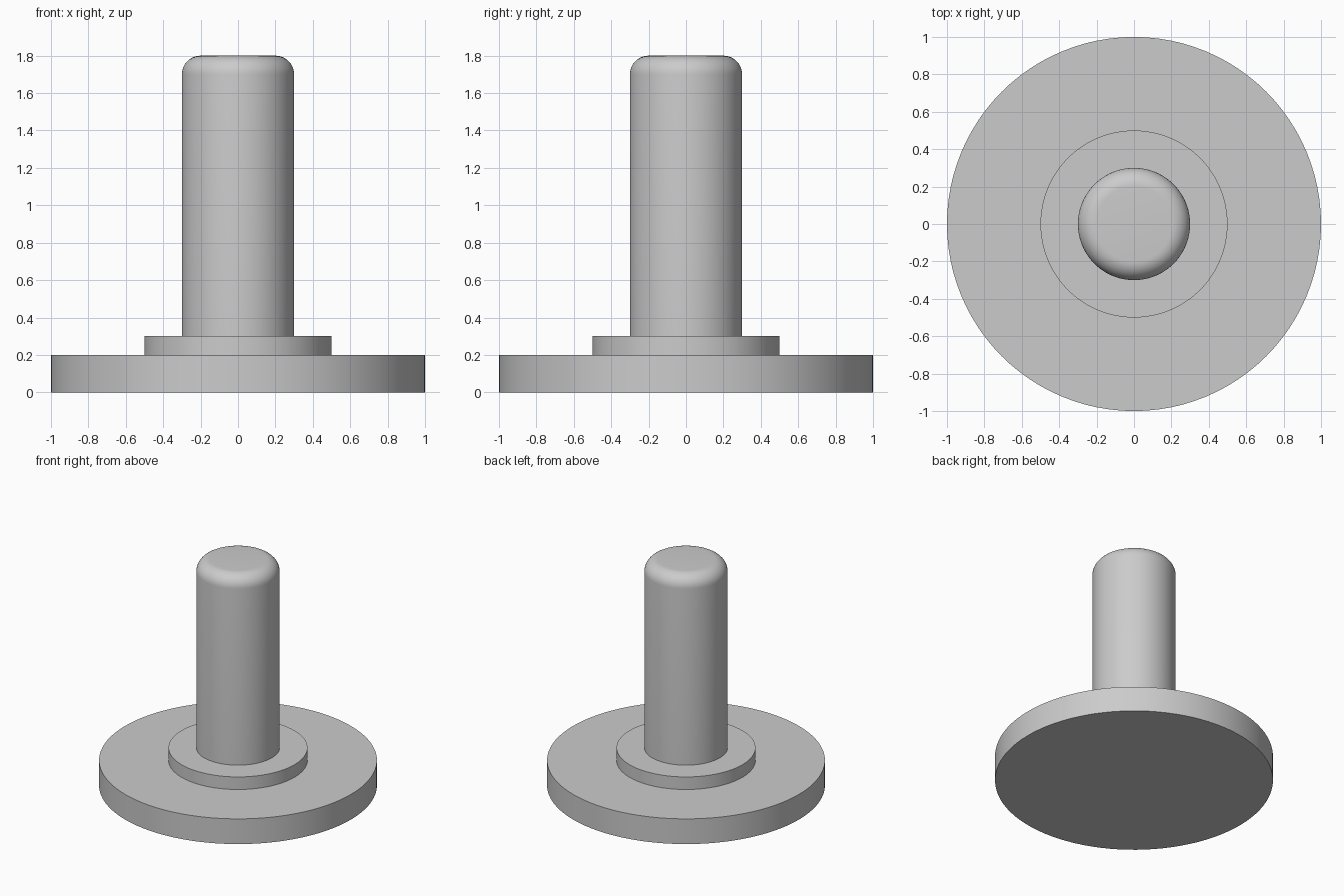
import bpy, bmesh, math

if "Cube" in bpy.data.objects:
    bpy.data.objects.remove(bpy.data.objects["Cube"])

SEGMENTS = 96

grey = bpy.data.materials.new("light_grey")
grey.diffuse_color = (0.6, 0.6, 0.6, 1.0)
grey.use_nodes = True
grey.node_tree.nodes["Principled BSDF"].inputs["Base Color"].default_value = grey.diffuse_color


def lathe(name, profile):
    """Revolve an (r, z) profile about the z axis."""
    bm = bmesh.new()
    verts = [bm.verts.new((r, 0, z)) for r, z in profile]
    edges = [bm.edges.new(pair) for pair in zip(verts, verts[1:])]
    bmesh.ops.spin(bm, geom=verts + edges, cent=(0, 0, 0), axis=(0, 0, 1),
                   angle=math.tau, steps=SEGMENTS, use_duplicate=False)
    bmesh.ops.remove_doubles(bm, verts=bm.verts[:], dist=1e-5)
    bmesh.ops.dissolve_degenerate(bm, edges=bm.edges[:], dist=1e-5)
    # profiles run bottom to top, so outward normals can be checked on any side face
    bm.normal_update()
    side = max(bm.faces, key=lambda f: f.calc_center_median().xy.length - abs(f.normal.z))
    if side.normal.dot(side.calc_center_median()) < 0:
        bmesh.ops.reverse_faces(bm, faces=bm.faces[:])
    mesh = bpy.data.meshes.new(name)
    bm.to_mesh(mesh)
    bm.free()
    mesh.materials.append(grey)
    obj = bpy.data.objects.new(name, mesh)
    bpy.context.collection.objects.link(obj)
    bpy.ops.object.select_all(action='DESELECT')
    obj.select_set(True)
    bpy.context.view_layer.objects.active = obj
    bpy.ops.object.shade_smooth_by_angle(angle=math.radians(30))
    return obj


# Wide base disc, open where the collar stands on it
lathe("base_disc", [(0, 0), (1, 0), (1, 0.2), (0.5, 0.2)])

# Low collar around the foot of the post
lathe("collar", [(0.5, 0.2), (0.5, 0.3), (0.3, 0.3)])

# Post with a rounded top rim
R, TOP, FILLET, STEPS = 0.3, 1.8, 0.1, 10
rim = [(R - FILLET + FILLET * math.cos(a), TOP - FILLET + FILLET * math.sin(a))
       for a in (math.pi / 2 * i / STEPS for i in range(STEPS + 1))]
lathe("post", [(R, 0.3)] + rim + [(0, TOP)])
